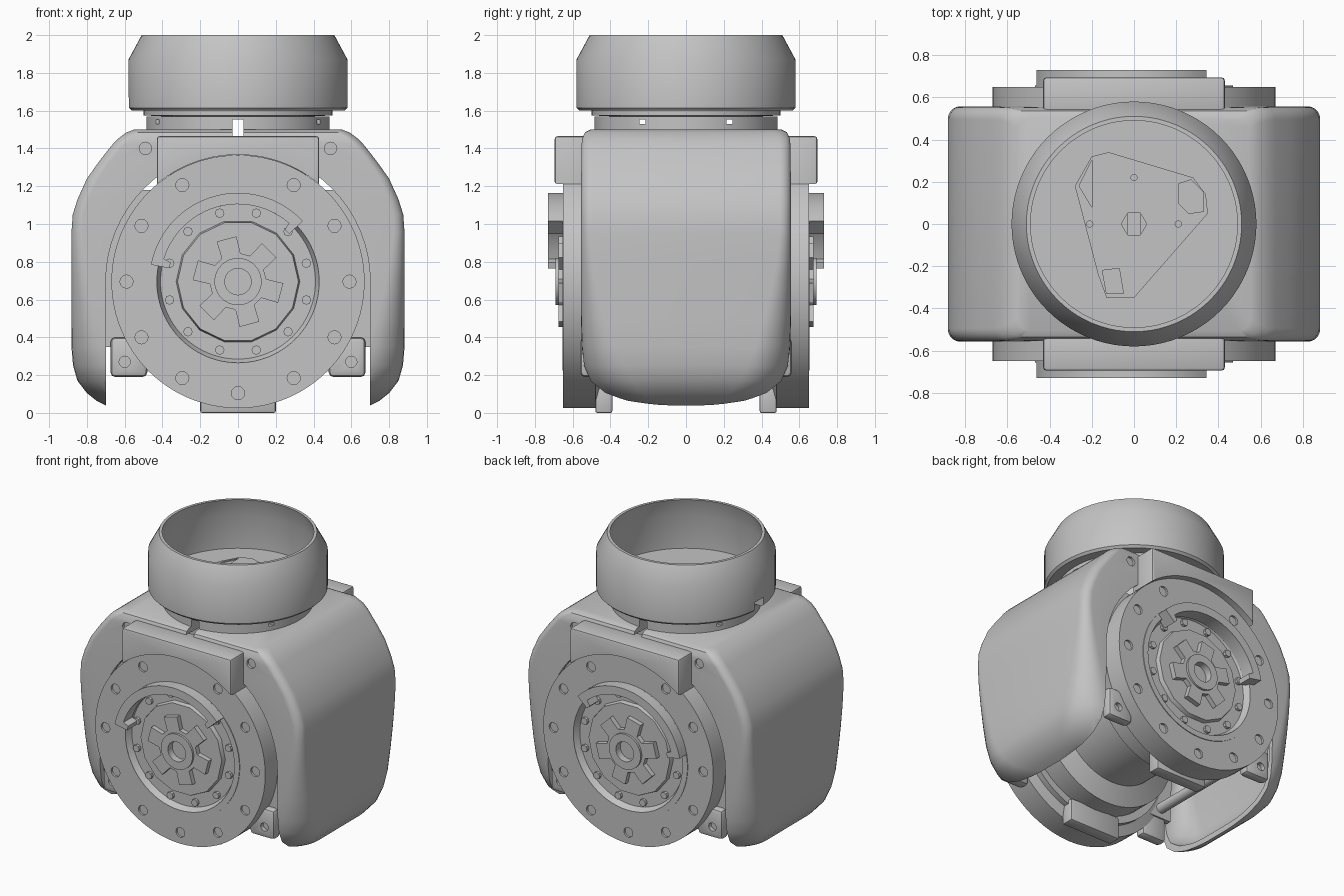
import bpy, bmesh, math
from mathutils import Matrix

cube = bpy.data.objects.get("Cube")
if cube:
    bpy.data.objects.remove(cube)

gray = bpy.data.materials.new("light_gray")
gray.use_nodes = True
COLOR = (0.55, 0.55, 0.55, 1)
gray.diffuse_color = COLOR
gray.node_tree.nodes["Principled BSDF"].inputs["Base Color"].default_value = COLOR

CZ = 0.695  # height of the horizontal joint axis


def place(axis, u, v, w):
    return {"z": (u, v, w), "y": (u, w, v), "x": (w, u, v)}[axis]


def finish(name, bm):
    bmesh.ops.remove_doubles(bm, verts=bm.verts, dist=0.0001)
    bmesh.ops.recalc_face_normals(bm, faces=bm.faces)
    mesh = bpy.data.meshes.new(name)
    bm.to_mesh(mesh)
    bm.free()
    mesh.materials.append(gray)
    ob = bpy.data.objects.new(name, mesh)
    bpy.context.collection.objects.link(ob)
    return ob


def skin(name, rings):
    """Join a stack of equal outlines and cap both ends."""
    bm = bmesh.new()
    rows = [[bm.verts.new(p) for p in ring] for ring in rings]
    for low, high in zip(rows, rows[1:]):
        for i in range(len(low)):
            j = (i + 1) % len(low)
            bm.faces.new((low[i], low[j], high[j], high[i]))
    bm.faces.new(rows[0])
    bm.faces.new(rows[-1])
    return finish(name, bm)


def prism(name, pts, axis, a, b):
    return skin(name, [[place(axis, u, v, w) for u, v in pts] for w in (a, b)])


def lathe(name, profile, axis, cu=0, cv=0, n=64):
    """Spin a closed (radius, height) profile round an axis."""
    bm = bmesh.new()
    rings = []
    for r, w in profile:
        if r == 0:
            rings.append([bm.verts.new(place(axis, cu, cv, w))] * n)
        else:
            rings.append([bm.verts.new(place(axis, cu + r * math.cos(t * math.tau / n),
                                             cv + r * math.sin(t * math.tau / n), w)) for t in range(n)])
    for i, p in enumerate(rings):
        q = rings[(i + 1) % len(rings)]
        for k in range(n):
            vs = list(dict.fromkeys((p[k], p[(k + 1) % n], q[(k + 1) % n], q[k])))
            if len(vs) > 2:
                bm.faces.new(vs)
    return finish(name, bm)


def cylinder(name, r, axis, a, b, cu=0, cv=0, n=64):
    return lathe(name, [(0, a), (r, a), (r, b), (0, b)], axis, cu, cv, n)


def box(name, x0, x1, y0, y1, z0, z1):
    return prism(name, [(x0, y0), (x1, y0), (x1, y1), (x0, y1)], "z", z0, z1)


def apply(ob):
    deps = bpy.context.evaluated_depsgraph_get()
    deps.update()
    mesh = bpy.data.meshes.new_from_object(ob.evaluated_get(deps))
    ob.modifiers.clear()
    ob.data = mesh


def boolean(ob, cutters):
    for c in cutters:
        m = ob.modifiers.new("cut", "BOOLEAN")
        m.operation, m.solver, m.object = "DIFFERENCE", "EXACT", c
        apply(ob)
        bpy.data.objects.remove(c)
    return ob


def bevel(ob, width, segments):
    m = ob.modifiers.new("bevel", "BEVEL")
    m.width, m.segments = width, segments
    m.limit_method, m.angle_limit = "ANGLE", math.radians(40)
    apply(ob)
    return ob


def mirror(ob, axis, name):
    other = ob.copy()
    other.data = ob.data.copy()
    other.name = name
    scale = Matrix.Diagonal((-1, 1, 1, 1) if axis == "x" else (1, -1, 1, 1))
    other.data.transform(scale)
    other.data.flip_normals()
    bpy.context.collection.objects.link(other)


def polar(r, deg):
    a = math.radians(deg)
    return r * math.cos(a), CZ + r * math.sin(a)


def cover_body(name, wall):
    """Half body whose corner rounding widens toward the bottom."""
    rows = [(1.5, 0.55, 0.505), (1.485, 0.59, 0.535), (1.45, 0.637, 0.55), (1.415, 0.67, 0.553),
            (1.325, 0.74, 0.554), (1.24, 0.80, 0.555), (1.13, 0.85, 0.556), (1.05, 0.875, 0.556),
            (0.95, 0.882, 0.557), (0.8, 0.882, 0.557), (0.65, 0.882, 0.557), (0.5, 0.882, 0.556),
            (0.35, 0.882, 0.552), (0.25, 0.873, 0.543), (0.17, 0.85, 0.52), (0.105, 0.80, 0.465),
            (0.065, 0.75, 0.40), (0.035, 0.69, 0.30)]
    rings = []
    for z, x, y in rows:
        r = 0.06 + 0.17 * min(max((0.95 - z) / 0.75, 0), 1) ** 1.4 - wall * 0.5
        x, y = x - wall, y - wall
        arc = [(x - r + r * math.sin(t * math.pi / 16), y - r + r * math.cos(t * math.pi / 16)) for t in range(9)]
        loop = [(-0.2, y)] + arc + [(u, -v) for u, v in reversed(arc)] + [(-0.2, -y)]
        rings.append([(u, v, 0.75 + (z - 0.75) * (1 - wall * 1.3)) for u, v in loop])
    return skin(name, rings)


# Side covers: rounded hollow shells with a round opening for the joint discs
cover = cover_body("left_cover", 0)
boolean(cover, [cover_body("hollow", 0.03),
                cylinder("disc_opening", 0.70, "y", -1, 1, 0, CZ),
                box("lower_opening", -0.3, 0.70, -1, 1, -0.1, CZ),
                box("split", -0.3, 0.03, -1, 1, 0, 2),
                cylinder("screw_hole", 0.033, "y", -1, 1, 0.49, 1.4, 16)])
mirror(cover, "x", "right_cover")

# Joint disc with recessed face and a ring of screw holes
disc = lathe("front_disc", [(0.43, -0.65), (0.67, -0.65), (0.67, -0.48), (0.6, -0.46), (0.6, -0.42),
                            (0, -0.42), (0, -0.61), (0.41, -0.61)], "y", 0, CZ, 96)
boolean(disc, [cylinder("hole", 0.035, "y", -0.8, -0.635, *polar(0.59, a), 12) for a in range(0, 360, 30)
               if a != 90])
front = [disc]

# Thin seam ring and raised arc guard on the disc
front.append(lathe("front_seam_ring", [(0.43, -0.64), (0.47, -0.64), (0.47, -0.655), (0.43, -0.655)], "y", 0, CZ))
span = [43 + 6 * i for i in range(22)]
arc = [polar(0.47, a) for a in span] + [polar(0.37, 169), polar(0.37, 164)]
arc += [polar(0.41, a) for a in reversed(span[1:-1])] + [polar(0.37, 48), polar(0.37, 43)]
front.append(prism("front_arc_guard", arc, "y", -0.73, -0.63))

# Hub: faceted plate, six-armed star, centre bush and screws
front.append(lathe("front_hub_plate", [(0, -0.60), (0.33, -0.60), (0.32, -0.64), (0, -0.64)], "y", 0, CZ, 14))
star = []
for k in range(6):
    a = 45 + 60 * k
    star += [polar(0.15, a - 20), polar(0.24, a - 13), polar(0.24, a + 13), polar(0.15, a + 20)]
star = prism("front_hub_star", star, "y", -0.675, -0.63)
front.append(boolean(star, [cylinder("bush_seat", 0.1, "y", -0.7, -0.6, 0, CZ, 32)]))
front.append(lathe("front_hub_bush", [(0.07, -0.635), (0.125, -0.635), (0.125, -0.69), (0.07, -0.69)],
                   "y", 0, CZ, 32))
for k in range(12):
    front.append(cylinder("front_hub_screw", 0.025, "y", -0.63, -0.60, *polar(0.375, 15 + 30 * k), 8))

# Block above the disc, trimmed to its rim
block = box("front_top_block", -0.43, 0.43, -0.695, -0.5, 1.1, 1.465)
bevel(block, 0.015, 2)
boolean(block, [cylinder("rim_trim", 0.672, "y", -1, 0, 0, CZ, 96)])
front.append(block)

# Lower ears, screws, foot and inner side plates
for s in (-1, 1):
    ear = box("front_ear", *sorted((s * 0.48, s * 0.675)), -0.56, -0.48, 0.19, 0.40)
    bevel(ear, 0.025, 2)
    boolean(ear, [cylinder("ear_hole", 0.03, "y", -1, -0.53, s * 0.60, 0.27, 12)])
    front.append(ear)
    front.append(cylinder("front_cover_screw", 0.04, "y", -0.535, -0.45, s * 0.49, 1.4, 16))
    plate = [(s * x, z) for x, z in ((0.5, 0.35), (0.70, 0.35), (0.72, 0.9), (0.60, 1.18), (0.45, 1.18))]
    front.append(prism("front_side_plate", plate, "y", -0.51, -0.47))
foot = box("front_foot", -0.2, 0.2, -0.48, -0.39, 0, 0.16)
front.append(bevel(foot, 0.01, 2))
for ob in front:
    mirror(ob, "y", ob.name.replace("front", "back"))

# Inner motors and cross rods
lathe("inner_motor", [(0, -0.44), (0.55, -0.44), (0.55, -0.27), (0.42, -0.22), (0.42, 0.22),
                      (0.55, 0.27), (0.55, 0.44), (0, 0.44)], "y", 0, CZ)
cylinder("upper_motor", 0.36, "z", 0.95, 1.46)
for s, name in ((1, "left_rod"), (-1, "right_rod")):
    cylinder(name, 0.035, "y", -0.5, 0.5, s * 0.62, 0.42, 16)

# Split collar between body and head ring
collar = lathe("collar", [(0.2, 1.46), (0.485, 1.46), (0.485, 1.57), (0.2, 1.57)], "z")
boolean(collar, [box("collar_split", -0.03, 0.03, -1, 1, 1.4, 1.552)]
        + [box("collar_slot", -1, 1, y - 0.015, y + 0.015, 1.53, 1.552) for y in (-0.23, 0.23)])
lathe("collar_lip", [(0.1, 1.555), (0.5, 1.575), (0.5, 1.61), (0.1, 1.61)], "z")

# Head ring: open cup with tapered rim and a cable notch
ring = lathe("head_ring", [(0.06, 1.6), (0.565, 1.6), (0.58, 1.615), (0.58, 1.87), (0.51, 2.0), (0.49, 2.0),
                           (0.53, 1.87), (0.53, 1.635), (0.06, 1.635)], "z", n=80)
boolean(ring, [box("cable_notch", -0.7, -0.5, -0.05, 0.05, 1.5, 1.67)])

# Triangular deck and hub inside the ring
deck = prism("head_deck", [(-0.2, 0.32), (-0.12, 0.34), (0.28, 0.22), (0.34, 0.14), (0.35, 0.05),
                           (0.0, -0.35), (-0.13, -0.35), (-0.17, -0.24), (-0.28, 0.18)], "z", 1.63, 1.645)
pockets = [[(0.21, 0.1), (0.26, 0.05), (0.33, 0.06), (0.33, 0.15), (0.27, 0.21), (0.21, 0.19)],
           [(-0.15, -0.22), (-0.07, -0.21), (-0.05, -0.33), (-0.13, -0.33)],
           [(-0.26, 0.18), (-0.2, 0.3), (-0.2, 0.08)]]
boolean(deck, [prism("pocket", p, "z", 1.637, 1.8) for p in pockets]
        + [cylinder("deck_bore", 0.06, "z", 1.6, 1.8, n=6)]
        + [cylinder("deck_hole", 0.015, "z", 1.637, 1.8, x, y, 10)
           for x, y in ((0, 0.22), (0.21, 0), (-0.21, 0))])
lathe("head_hub", [(0.06, 1.64), (0.17, 1.64), (0.17, 1.65), (0.06, 1.65)], "z", n=40)

# Smooth curved surfaces while keeping hard edges
bpy.ops.object.select_all(action="DESELECT")
for ob in bpy.context.collection.objects:
    if ob.type == "MESH" and gray.name in ob.data.materials:
        ob.select_set(True)
        bpy.context.view_layer.objects.active = ob
bpy.ops.object.shade_smooth_by_angle(angle=math.radians(32))
